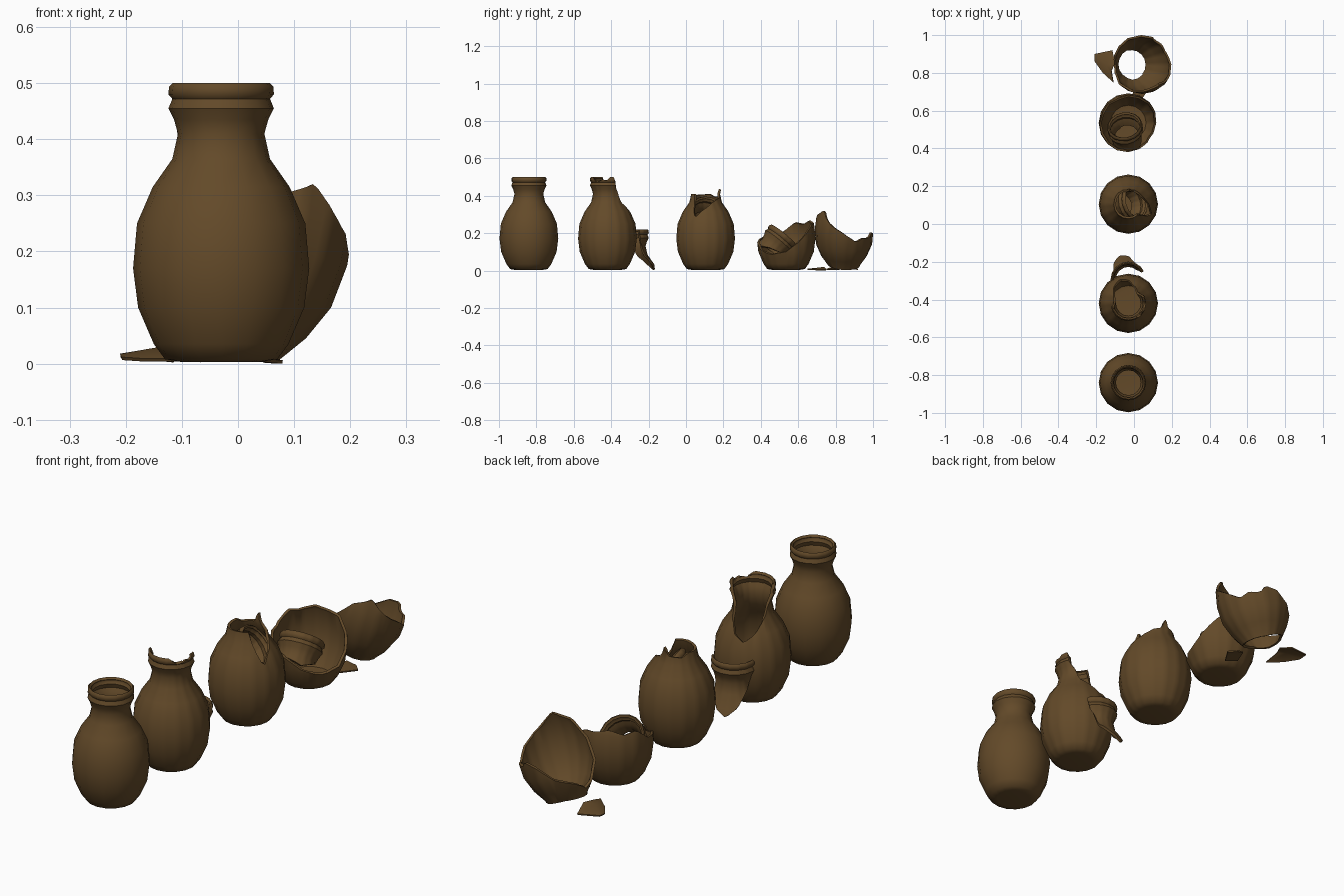
import bpy, bmesh, math
from mathutils import Matrix, Euler, Vector

if "Cube" in bpy.data.objects:
    bpy.data.objects.remove(bpy.data.objects["Cube"])

clay = bpy.data.materials.new("brown_clay")
clay.diffuse_color = (0.125, 0.068, 0.022, 1)
clay.use_nodes = True
clay.node_tree.nodes["Principled BSDF"].inputs["Base Color"].default_value = clay.diffuse_color

# Jar outline (radius, height) from base centre to rim
PROFILE = [(0, .008), (.07, .003), (.1, .008), (.12, .035), (.148, .1), (.157, .17),
           (.15, .25), (.122, .315), (.087, .365), (.077, .41), (.084, .435),
           (.094, .455), (.087, .472), (.094, .48), (.093, .494), (.087, .5)]
SIDES, SUB = 16, 4


def lerp_table(table, x):
    for (x0, v0), (x1, v1) in zip(table, table[1:]):
        if x0 <= x <= x1:
            return v0 + (v1 - v0) * (x - x0) / (x1 - x0)
    return table[-1][1] if x > table[-1][0] else table[0][1]


def crack(points):
    """Jagged broken edge: height as a function of angle in degrees."""
    pts = sorted((a % 360, z) for a, z in points)
    pts = [(pts[-1][0] - 360, pts[-1][1])] + pts + [(pts[0][0] + 360, pts[0][1])]
    return lambda a: lerp_table(pts, a % 360)


def level(z):
    return lambda a: z


BY_HEIGHT = [(z, r) for r, z in PROFILE[1:]]


def finish(ob, thick, loc, rot, pivot):
    ob.data.materials.append(clay)
    ob.matrix_world = (Matrix.Translation(loc)
                       @ Euler([math.radians(v) for v in rot]).to_matrix().to_4x4()
                       @ Matrix.Translation((0, 0, -pivot)))
    mod = ob.modifiers.new("wall", 'SOLIDIFY')
    mod.thickness, mod.offset = thick, -1
    bpy.ops.object.select_all(action='DESELECT')
    bpy.context.view_layer.objects.active = ob
    ob.select_set(True)
    bpy.ops.object.modifier_apply(modifier="wall")
    bpy.ops.object.shade_smooth_by_angle(angle=math.radians(45))


def new_object(name, bm):
    me = bpy.data.meshes.new(name)
    bm.to_mesh(me)
    bm.free()
    ob = bpy.data.objects.new(name, me)
    bpy.context.collection.objects.link(ob)
    return ob


def jar_piece(name, lo, hi, loc, rot=(0, 0, 0), pivot=0, span=(0, 360), sub=SUB):
    """Part of the jar wall kept between two broken edges."""
    bm = bmesh.new()
    n = SIDES * sub
    step = 360 / n
    i0, i1 = math.ceil(span[0] / step), math.floor(span[1] / step)
    cols = []
    for i in range(i0, i1 + 1):
        a, side = i * step, math.floor(i / sub)
        f = i / sub - side
        p, q = (Vector((math.cos(2 * math.pi * s / SIDES), math.sin(2 * math.pi * s / SIDES), 0))
                for s in (side, side + 1))
        d = p.lerp(q, f)
        l, h = lo(a), hi(a)
        col = []
        for r, z in PROFILE:
            if z < l or z > h:
                z = max(min(z, h), l)
                r = lerp_table(BY_HEIGHT, z)
            col.append(bm.verts.new(d * r + Vector((0, 0, z))))
        cols.append(col)
    for c0, c1 in zip(cols, cols[1:]):
        for k in range(len(PROFILE) - 1):
            bm.faces.new((c0[k], c1[k], c1[k + 1], c0[k + 1]))
    bmesh.ops.remove_doubles(bm, verts=bm.verts, dist=1e-4)
    bmesh.ops.delete(bm, geom=[v for v in bm.verts if not v.link_faces], context='VERTS')
    finish(new_object(name, bm), .011, loc, rot, pivot)


def flat_shard(name, outline, bulge):
    bm = bmesh.new()
    edge = [bm.verts.new((x, y, z)) for x, y, z in outline]
    mid = bm.verts.new(sum((v.co for v in edge), Vector()) / len(edge) + Vector((0, 0, bulge)))
    for a, b in zip(edge, edge[1:] + edge[:1]):
        bm.faces.new((a, b, mid))
    finish(new_object(name, bm), .006, (0, 0, 0), (0, 0, 0), 0)


X = -.03
# Whole jar
jar_piece("whole_jar", level(0), level(.5), (X, -.84, 0), sub=1)

# Jar with the back of its neck broken out, and the piece resting behind it
neck_break = crack([(270, .5), (300, .5), (322, .472), (345, .488), (358, .48), (8, .5), (25, .5),
                    (33, .44), (48, .41), (60, .36), (75, .345), (90, .31), (108, .285),
                    (125, .31), (140, .34), (165, .38), (185, .43), (197, .5)])
jar_piece("chipped_neck_jar", level(0), neck_break, (X, -.42, 0))
jar_piece("fallen_neck_piece", neck_break, level(.5), (X, -.293, -.28), span=(25, 197))

# Jar without a neck, the neck ring dropped inside
shoulder_break = crack([(270, .41), (310, .41), (335, .28), (350, .32), (20, .36), (45, .38),
                        (70, .39), (85, .435), (98, .4), (140, .395), (160, .41), (220, .405)])
jar_piece("neckless_jar", level(0), shoulder_break, (X, .105, 0))
ring_break = crack([(0, .41), (40, .4), (90, .42), (150, .39), (180, .4), (230, .385), (280, .37), (320, .4)])
jar_piece("dropped_neck_ring", ring_break, level(.5), (-.02, .11, .3), (0, 50, 15), .455)

# Lower half of a jar holding its neck ring
bowl_break = crack([(0, .1), (25, .15), (50, .21), (70, .25), (90, .255), (115, .27), (140, .25),
                    (160, .26), (185, .21), (215, .2), (245, .17), (270, .15), (295, .11), (325, .085)])
jar_piece("broken_bowl", level(0), bowl_break, (X, .535, 0))
ring_break_2 = crack([(270, .385), (310, .37), (340, .39), (30, .41), (90, .415), (150, .4), (220, .395)])
jar_piece("bowl_neck_ring", ring_break_2, level(.5), (-.045, .495, .155), (-40, 0, 10), .455)

# Upturned shoulder of that jar
upturned = crack([(90, .085), (60, .045), (30, .105), (0, .15), (335, .2), (320, .185), (300, .195),
                  (290, .17), (270, .19), (240, .26), (210, .295), (180, .335), (150, .315),
                  (125, .21), (110, .16)])
jar_piece("upturned_shoulder", upturned, crack([(0, .37), (90, .36), (150, .375), (240, .362), (300, .372)]),
          (-.012, .845, .024), (180, 16, 0), .372)

# Loose shards on the floor
flat_shard("left_shard", [(-.21, .9, .018), (-.208, .86, .012), (-.165, .8, .009), (-.11, .75, .009),
                          (-.12, .81, .03), (-.1, .855, .03), (-.115, .92, .008)], .012)
flat_shard("small_shard", [(-.01, .68, .012), (.035, .65, .01), (.08, .72, .006), (.05, .75, .007),
                           (.01, .74, .02)], .005)
